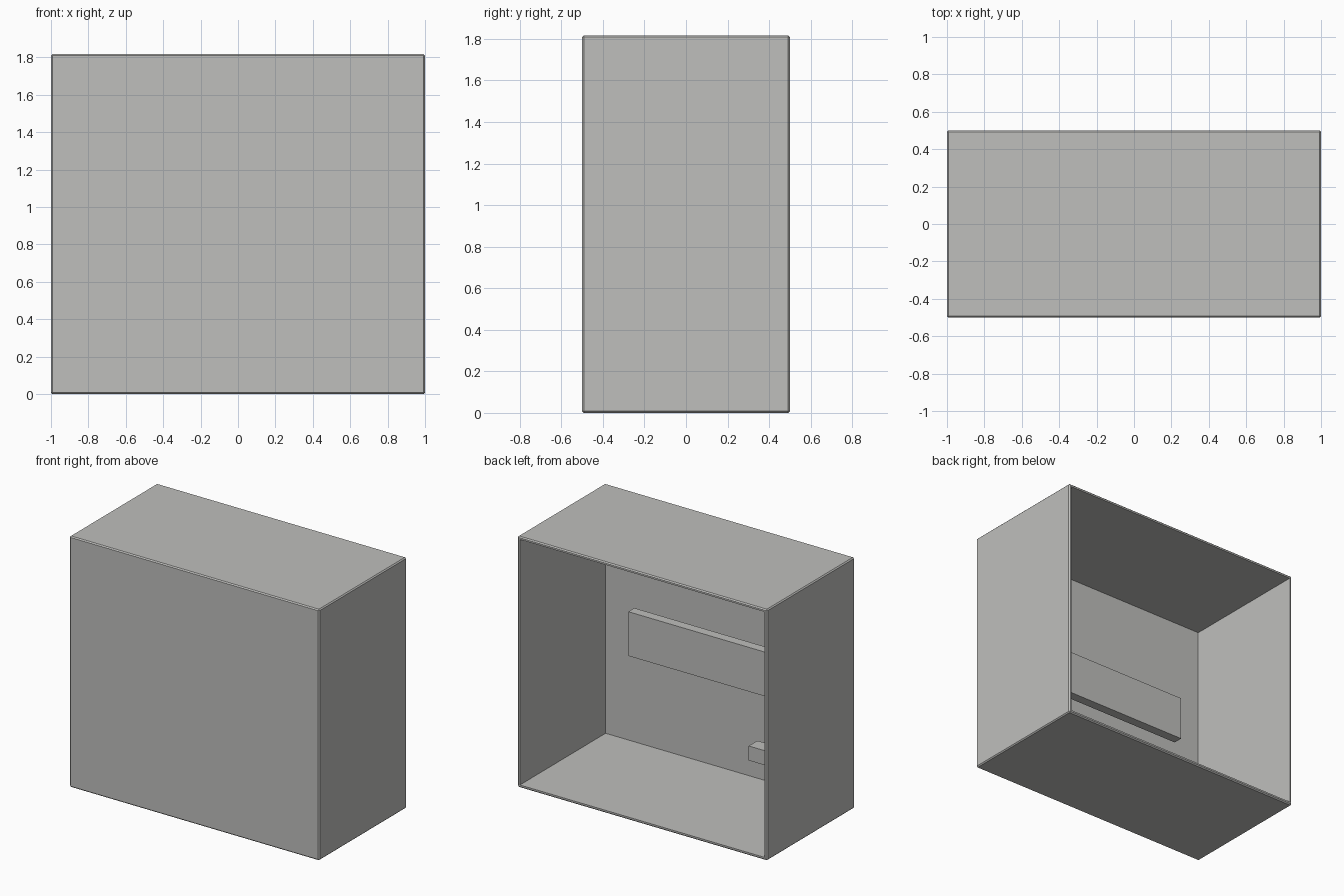
import bpy, bmesh
from mathutils import Vector

if "Cube" in bpy.data.objects:
    bpy.data.objects.remove(bpy.data.objects["Cube"])

W, D, H = 2.0, 1.0, 1.817   # outer size
T = 0.02                    # wall thickness

grey = bpy.data.materials.new("light_grey")
grey.diffuse_color = (0.52, 0.52, 0.505, 1)
grey.use_nodes = True
grey.node_tree.nodes["Principled BSDF"].inputs["Base Color"].default_value = grey.diffuse_color


def box_bmesh(lo, hi):
    lo, hi = Vector(lo), Vector(hi)
    bm = bmesh.new()
    bmesh.ops.create_cube(bm, size=1)
    bmesh.ops.scale(bm, vec=hi - lo, verts=bm.verts)
    bmesh.ops.translate(bm, vec=(lo + hi) / 2, verts=bm.verts)
    return bm


def finish(name, bm):
    bmesh.ops.recalc_face_normals(bm, faces=bm.faces)
    mesh = bpy.data.meshes.new(name)
    bm.to_mesh(mesh)
    bm.free()
    mesh.materials.append(grey)
    ob = bpy.data.objects.new(name, mesh)
    bpy.context.collection.objects.link(ob)
    return ob


# Cabinet shell, open at the back, with slightly chamfered outer edges
bm = box_bmesh((-W / 2, -D / 2, 0), (W / 2, D / 2, H))
outer_edges = list(bm.edges)
back = max(bm.faces, key=lambda f: f.calc_center_median().y)
bmesh.ops.inset_region(bm, faces=[back], thickness=T, use_even_offset=True)
pit = bmesh.ops.extrude_discrete_faces(bm, faces=[back])["faces"][0]
bmesh.ops.translate(bm, vec=(0, -(D - T), 0), verts=pit.verts)
bmesh.ops.bevel(bm, geom=[e for e in outer_edges if e.is_valid],
                offset=0.008, segments=1, affect='EDGES')
finish("cabinet_shell", bm)

# Long panel and small block inside the cabinet
finish("inner_panel", box_bmesh((-0.655, -0.345, 0.745), (0.655, -0.276, 1.065)))
finish("inner_block", box_bmesh((-0.50, -0.36, 0.255), (-0.32, -0.26, 0.36)))
